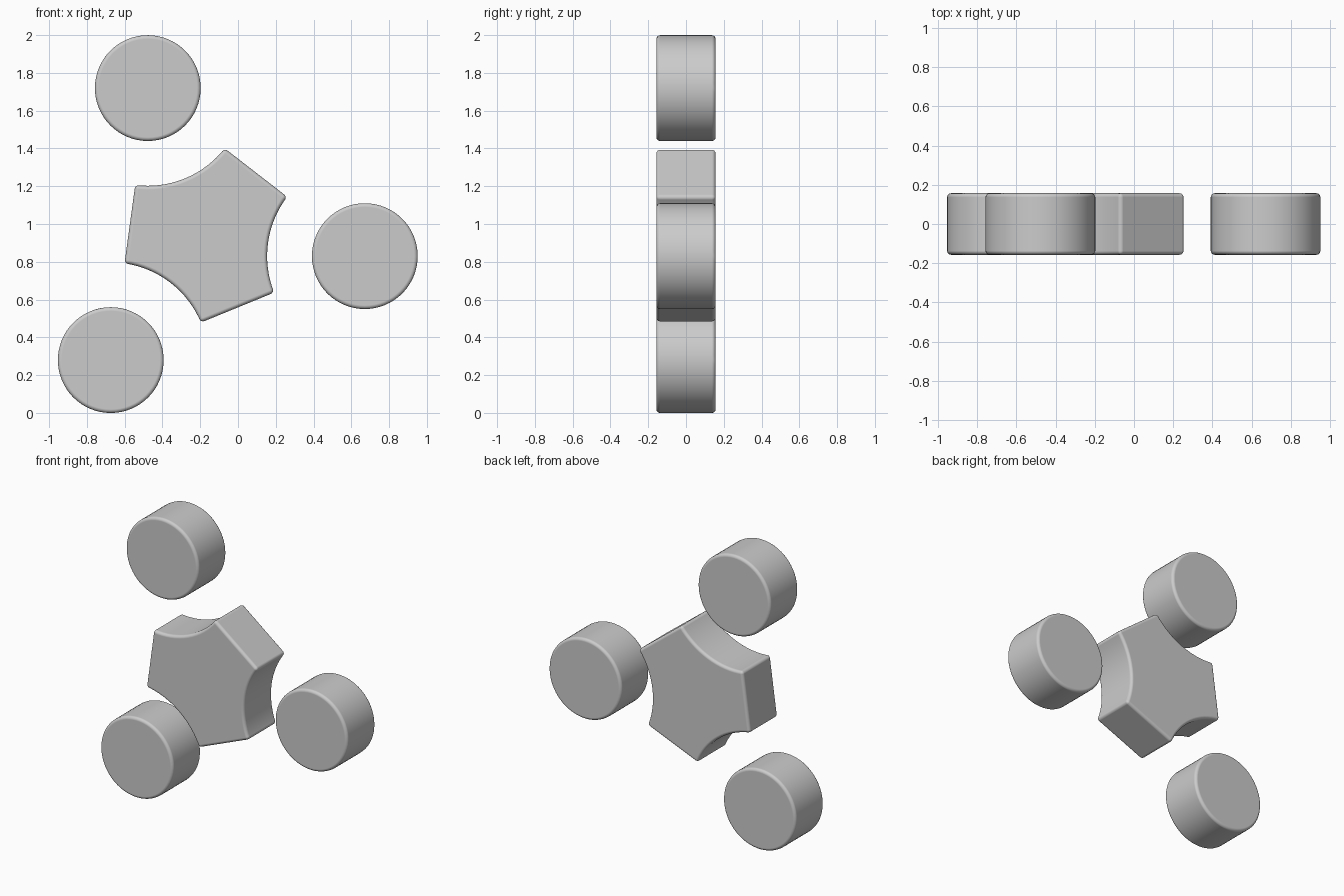
import bpy, bmesh
from math import radians, cos, sin, atan2, pi

if "Cube" in bpy.data.objects:
    bpy.data.objects.remove(bpy.data.objects["Cube"])

CX, CZ = -0.16, 0.943        # hub centre in the front plane
HALF = 0.157                 # half thickness
ORBIT, DISC_R = 0.839, 0.28
CORNER_R, CORNER_A = 0.466, radians(33.3)
ARMS = [radians(a) for a in (-7.75, 112.25, 232.25)]


def prism(name, outline):
    """Extrude an x-z outline through y, with softly rounded edges."""
    bm = bmesh.new()
    face = bm.faces.new([bm.verts.new((x, -HALF, z)) for x, z in outline])
    ext = bmesh.ops.extrude_face_region(bm, geom=[face], use_keep_orig=True)
    verts = [g for g in ext["geom"] if isinstance(g, bmesh.types.BMVert)]
    bmesh.ops.translate(bm, verts=verts, vec=(0, 2 * HALF, 0))
    bmesh.ops.recalc_face_normals(bm, faces=bm.faces)
    for f in bm.faces:
        f.smooth = True
    me = bpy.data.meshes.new(name)
    bm.to_mesh(me)
    bm.free()
    ob = bpy.data.objects.new(name, me)
    bpy.context.collection.objects.link(ob)
    bev = ob.modifiers.new("rounded_edges", "BEVEL")
    bev.width, bev.segments = 0.02, 4
    bev.limit_method, bev.angle_limit = "ANGLE", radians(40)
    bev.harden_normals = True
    return ob


def disc_centre(a):
    return CX + ORBIT * cos(a), CZ + ORBIT * sin(a)


# Hub: three concave arcs concentric with the discs, joined by straight sides
outline = []
STEPS = 16
dx, dz = ORBIT - CORNER_R * cos(CORNER_A), CORNER_R * sin(CORNER_A)
arc_r, half_span = (dx * dx + dz * dz) ** 0.5, atan2(dz, dx)
for a in ARMS:
    px, pz = disc_centre(a)
    for i in range(STEPS + 1):
        t = a + pi + half_span * (1 - 2 * i / STEPS)
        outline.append((px + arc_r * cos(t), pz + arc_r * sin(t)))
prism("hub", outline)

# Three separate round discs around the hub
for n, a in enumerate(ARMS):
    px, pz = disc_centre(a)
    prism(f"disc_{n + 1}", [(px + DISC_R * cos(2 * pi * i / 64), pz + DISC_R * sin(2 * pi * i / 64))
                            for i in range(64)])
